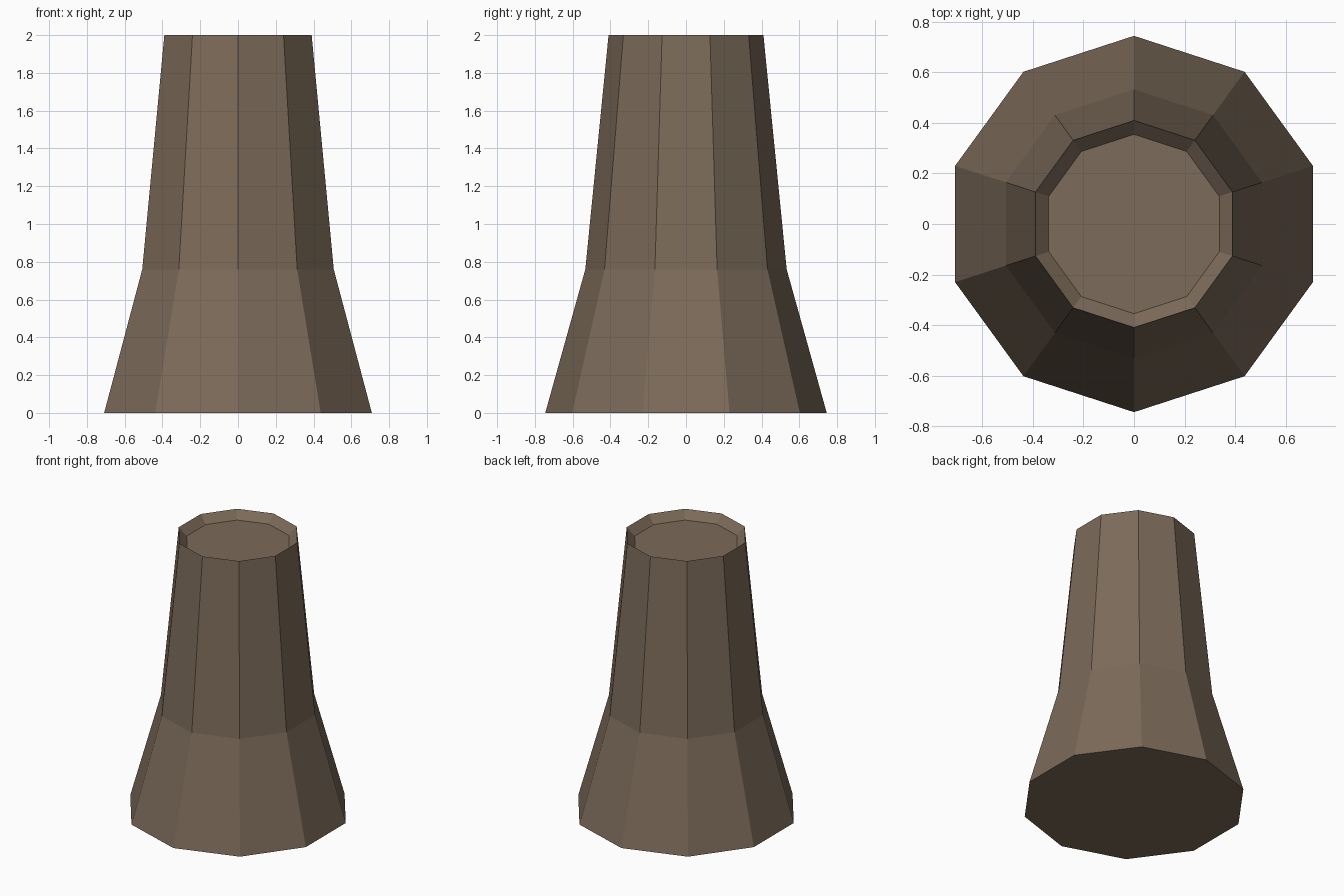
import bpy, bmesh, math

if "Cube" in bpy.data.objects:
    bpy.data.objects.remove(bpy.data.objects["Cube"])

SIDES = 10
# outer profile from base to rim, then down into the shallow recess (radius, height)
PROFILE = [(0.745, 0.0), (0.533, 0.76), (0.41, 2.0), (0.355, 1.943)]

brown = bpy.data.materials.new("brown clay")
brown.diffuse_color = (0.2, 0.145, 0.1, 1)
brown.use_nodes = True
brown.node_tree.nodes["Principled BSDF"].inputs["Base Color"].default_value = brown.diffuse_color

bm = bmesh.new()
rings = []
for r, z in PROFILE:
    rings.append([bm.verts.new((r * math.sin(2 * math.pi * i / SIDES),
                                -r * math.cos(2 * math.pi * i / SIDES), z))
                  for i in range(SIDES)])

# side walls, including the sloped inner rim
for low, high in zip(rings, rings[1:]):
    for i in range(SIDES):
        j = (i + 1) % SIDES
        bm.faces.new((low[i], low[j], high[j], high[i]))

# base and recessed floor
bm.faces.new(rings[0][::-1])
bm.faces.new(rings[-1])
bmesh.ops.recalc_face_normals(bm, faces=bm.faces)

mesh = bpy.data.meshes.new("chimney_pot")
bm.to_mesh(mesh)
bm.free()
mesh.materials.append(brown)
pot = bpy.data.objects.new("chimney_pot", mesh)
bpy.context.collection.objects.link(pot)
